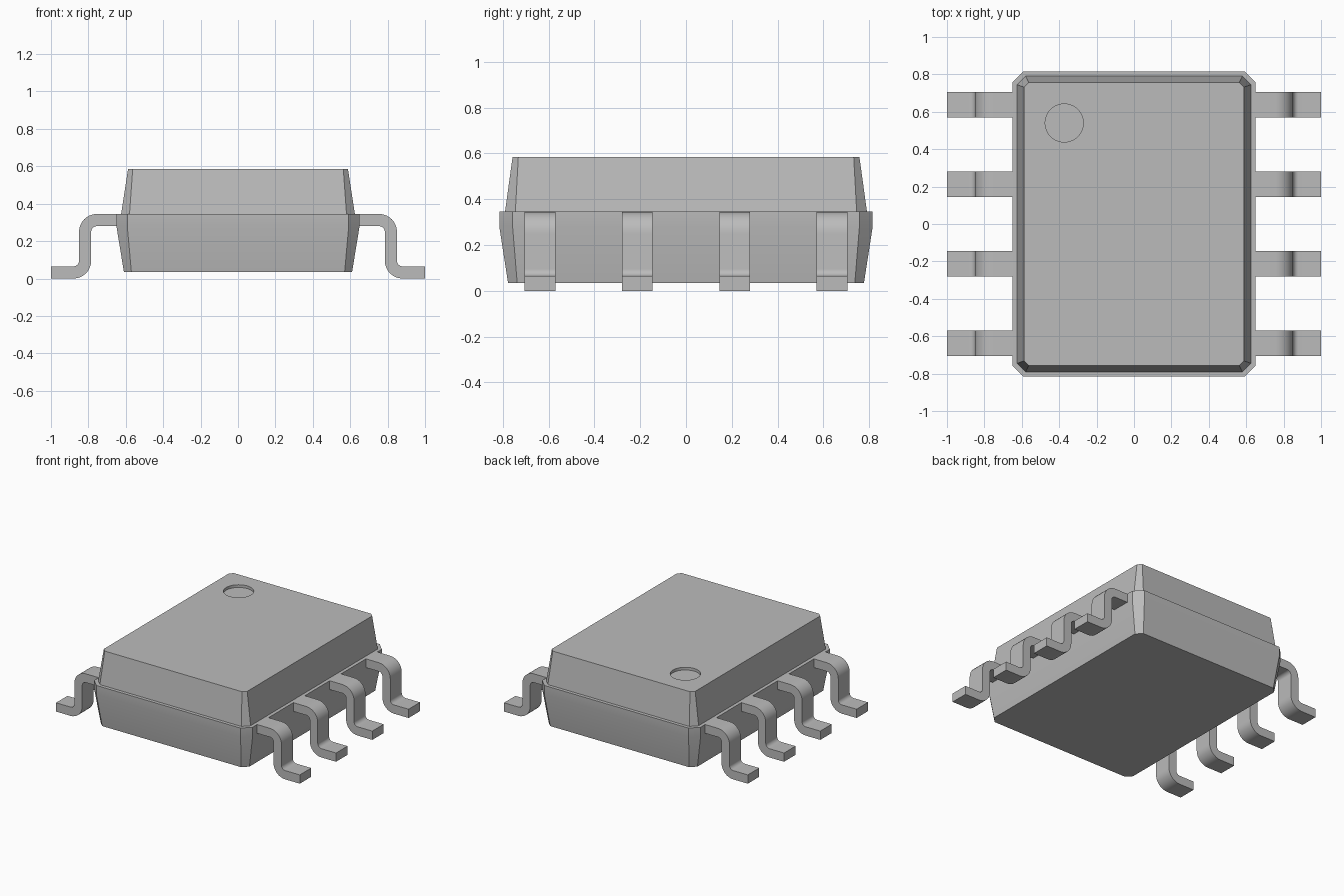
import bpy
import bmesh
from math import cos, sin, pi, radians

cube = bpy.data.objects.get("Cube")
if cube:
    bpy.data.objects.remove(cube, do_unlink=True)

grey = bpy.data.materials.new("plain grey")
grey.use_nodes = True
GREY = (0.5, 0.5, 0.5, 1)
grey.diffuse_color = GREY
grey.node_tree.nodes["Principled BSDF"].inputs["Base Color"].default_value = GREY


def finish(name, bm):
    """Turn a bmesh into a grey object with sharp edges kept."""
    bmesh.ops.recalc_face_normals(bm, faces=bm.faces)
    mesh = bpy.data.meshes.new(name)
    bm.to_mesh(mesh)
    bm.free()
    mesh.materials.append(grey)
    obj = bpy.data.objects.new(name, mesh)
    bpy.context.collection.objects.link(obj)
    smooth(obj)
    return obj


def smooth(obj):
    bpy.ops.object.select_all(action="DESELECT")
    obj.select_set(True)
    bpy.context.view_layer.objects.active = obj
    bpy.ops.object.shade_smooth_by_angle(angle=radians(30))


def loft(name, rings):
    """Stack closed rings of points, skin them and cap both ends."""
    bm = bmesh.new()
    loops = [[bm.verts.new(p) for p in ring] for ring in rings]
    n = len(loops[0])
    for a, b in zip(loops, loops[1:]):
        for i in range(n):
            j = (i + 1) % n
            bm.faces.new((a[i], a[j], b[j], b[i]))
    bm.faces.new(loops[0][::-1])
    bm.faces.new(loops[-1])
    return finish(name, bm)


def octagon(x, y, c, z):
    """Rectangle of half sizes x, y with corners cut by c."""
    ring = []
    for sx, sy in ((1, 1), (-1, 1), (-1, -1), (1, -1)):
        pair = [(sx * x, sy * (y - c), z), (sx * (x - c), sy * y, z)]
        ring += pair if sx * sy > 0 else pair[::-1]
    return ring


# Lower body: straight band at lead height, tapering below
loft("lower_body", [octagon(0.61, 0.777, 0.04, 0.035),
                    octagon(0.65, 0.815, 0.058, 0.28),
                    octagon(0.65, 0.815, 0.058, 0.345)])

# Upper body, set in from the lower one
upper = loft("upper_body", [octagon(0.625, 0.79, 0.045, 0.345),
                            octagon(0.588, 0.757, 0.025, 0.585)])

# Round pin-one recess in the top
bpy.ops.mesh.primitive_cylinder_add(vertices=48, radius=0.102, depth=0.1,
                                    location=(-0.373, 0.54, 0.615))
cutter = bpy.context.object
cutter.name = "recess_cutter"
cutter.hide_render = True
cutter.data.materials.append(grey)
cut = upper.modifiers.new("recess", "BOOLEAN")
cut.operation = "DIFFERENCE"
cut.solver = "EXACT"
cut.object = cutter
bpy.context.view_layer.objects.active = upper
bpy.ops.object.modifier_apply(modifier=cut.name)
bpy.data.objects.remove(cutter, do_unlink=True)
smooth(upper)

# Gull-wing lead profile
T, R, STEPS = 0.065, 0.03, 8
SHOULDER, FOOT, HEIGHT = 0.85, 1.0, 0.345


def arc(cx, cz, r, start, end):
    return [(cx + r * cos(start + (end - start) * i / STEPS),
             cz + r * sin(start + (end - start) * i / STEPS))
            for i in range(STEPS + 1)]


top_centre = (SHOULDER - T - R, HEIGHT - T - R)
foot_centre = (SHOULDER + R, T + R)
profile = ([(0.6, HEIGHT)]
           + arc(*top_centre, T + R, pi / 2, 0)
           + arc(*foot_centre, R, pi, 1.5 * pi)
           + [(FOOT, T), (FOOT, 0)]
           + arc(*foot_centre, T + R, 1.5 * pi, pi)
           + arc(*top_centre, R, 0, pi / 2)
           + [(0.6, HEIGHT - T)])

# Four leads on each side
for side, sx in (("left", 1), ("right", -1)):
    for i in range(4):
        y = (i - 1.5) * 0.425
        loft(f"{side}_lead_{i + 1}",
             [[(sx * x, y + dy, z) for x, z in profile]
              for dy in (-0.067, 0.067)])
